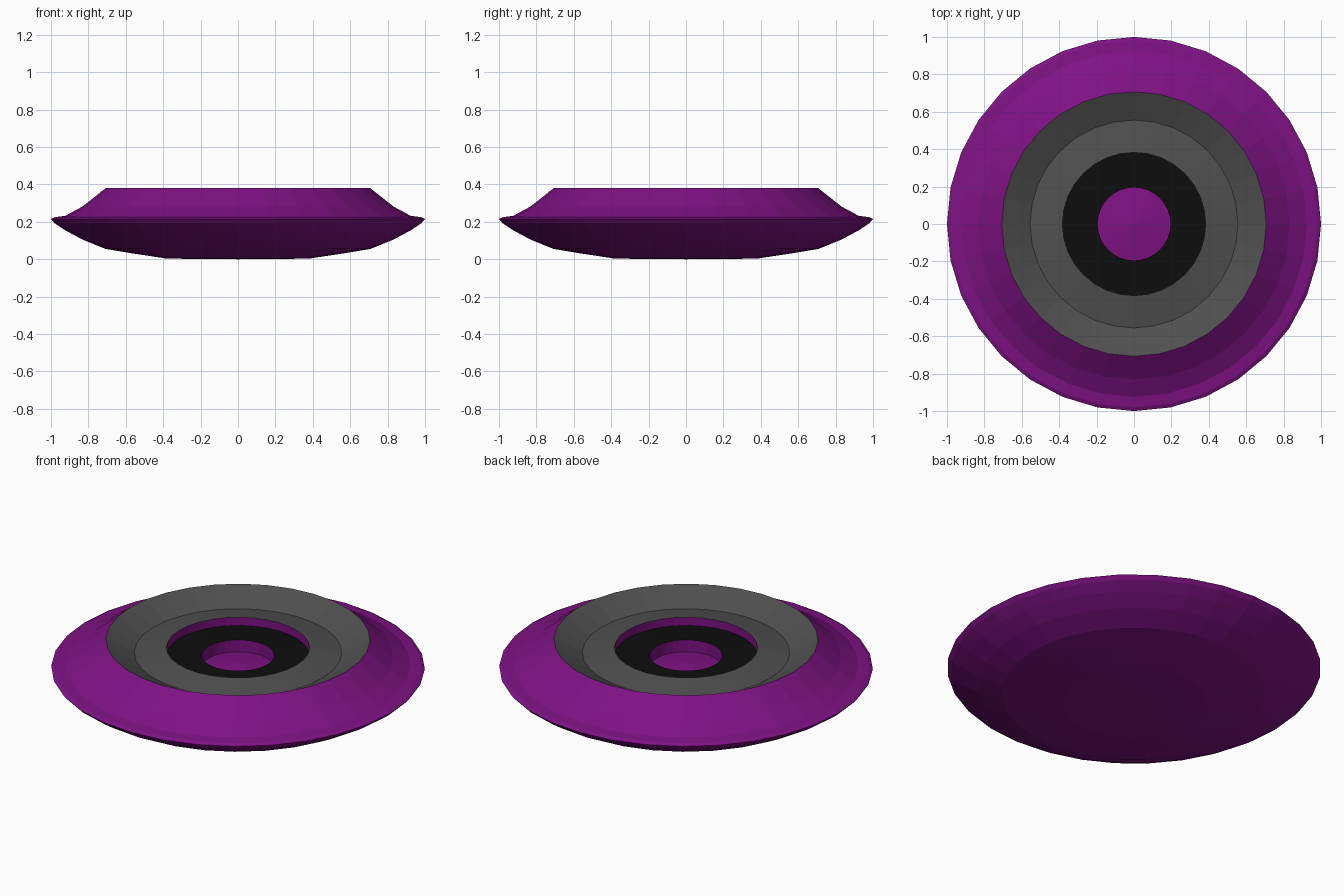
import bpy, bmesh, math

if "Cube" in bpy.data.objects:
    bpy.data.objects.remove(bpy.data.objects["Cube"])

SEGMENTS = 32


def material(name, rgb):
    m = bpy.data.materials.new(name)
    m.diffuse_color = (*rgb, 1)
    m.use_nodes = True
    m.node_tree.nodes["Principled BSDF"].inputs["Base Color"].default_value = m.diffuse_color
    return m


purple = material("purple", (0.21, 0.006, 0.23))
grey = material("dark_grey", (0.08, 0.08, 0.08))
black = material("black", (0.004, 0.004, 0.004))


def lathe(name, profile, mat):
    """Revolve (ring index, z) points; ring radius follows a 16-step sphere."""
    bm = bmesh.new()
    rings = []
    for k, z in profile:
        r = math.sin(k * math.pi / 16)
        if k == 0:
            rings.append([bm.verts.new((0, 0, z))] * SEGMENTS)
        else:
            rings.append([bm.verts.new((r * math.cos(a), r * math.sin(a), z))
                          for a in (2 * math.pi * i / SEGMENTS for i in range(SEGMENTS))])
    for low, high in zip(rings, rings[1:]):
        for i in range(SEGMENTS):
            j = (i + 1) % SEGMENTS
            corners = [low[i], low[j], high[j], high[i]]
            bm.faces.new(list(dict.fromkeys(corners)))  # triangles at the centre
    mesh = bpy.data.meshes.new(name)
    bm.to_mesh(mesh)
    bm.free()
    mesh.materials.append(mat)
    ob = bpy.data.objects.new(name, mesh)
    bpy.context.collection.objects.link(ob)
    return ob


# Outer shell: shallow bowl underneath, sharp rim, concave slope to the top edge
lathe("outer_shell", [(0, 0.0), (1, 0.001), (2, 0.004), (3, 0.03), (4, 0.055),
                      (5, 0.105), (6, 0.155), (7, 0.193), (8, 0.215),
                      (7, 0.225), (6, 0.232), (5, 0.282), (4, 0.38)], purple)
# Grey ring dipping into a shallow valley
lathe("grey_ring", [(4, 0.38), (3, 0.303), (2, 0.333)], grey)
# Step down to the black ring
lathe("upper_step", [(2, 0.333), (2, 0.285)], purple)
lathe("black_ring", [(2, 0.285), (1, 0.287)], black)
# Central well with a slightly raised floor
lathe("centre_well", [(1, 0.287), (1, 0.217), (0, 0.24)], purple)
